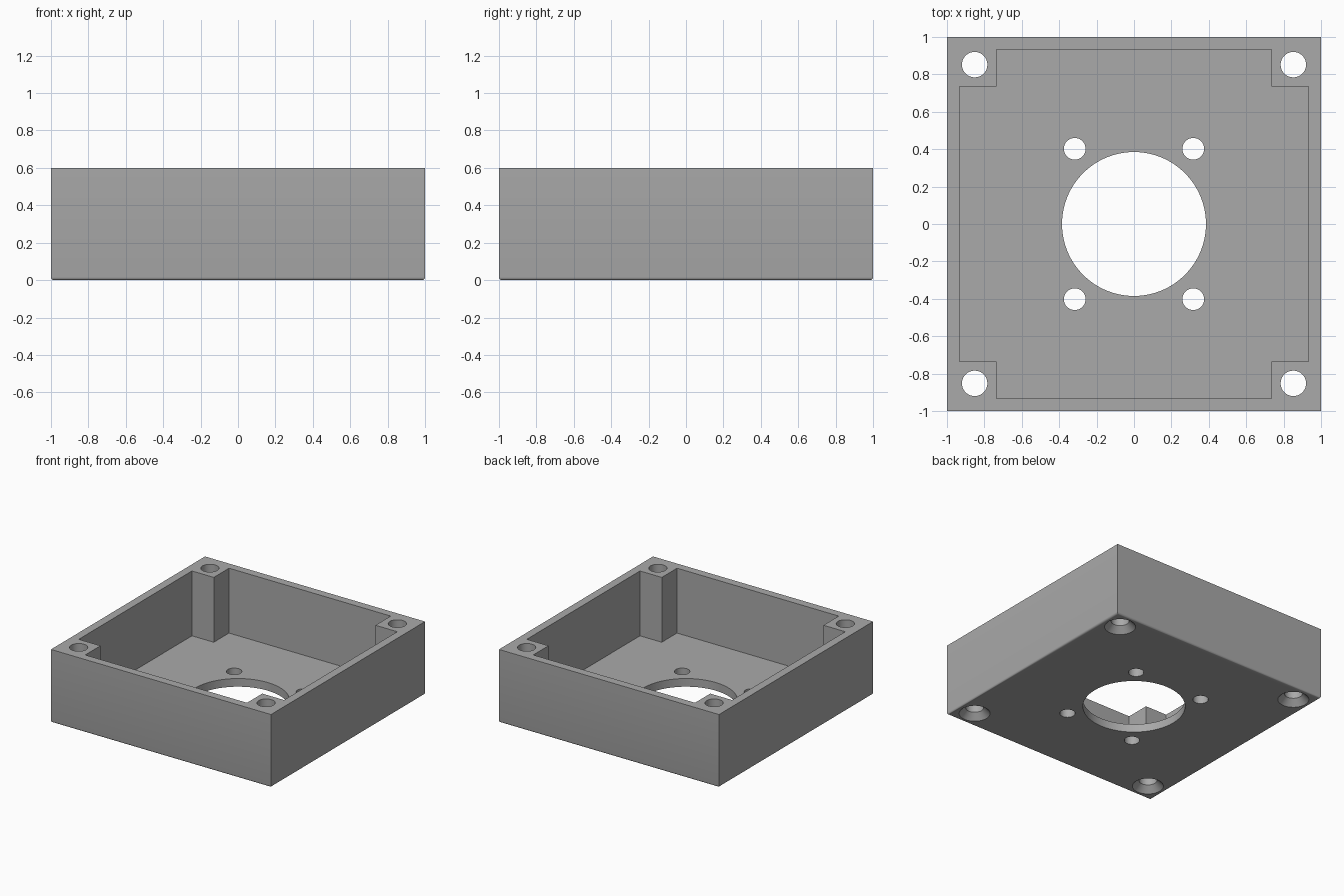
import bpy
import bmesh

default = bpy.data.objects.get("Cube")
if default:
    bpy.data.objects.remove(default, do_unlink=True)

HEIGHT, FLOOR = 0.6, 0.067
INNER, POST = 0.933, 0.735

grey = bpy.data.materials.new("plain grey")
grey.use_nodes = True
colour = (0.4, 0.4, 0.4, 1)
grey.diffuse_color = colour
grey.node_tree.nodes["Principled BSDF"].inputs["Base Color"].default_value = colour


def make_object(name, bm):
    bmesh.ops.recalc_face_normals(bm, faces=bm.faces)
    mesh = bpy.data.meshes.new(name)
    bm.to_mesh(mesh)
    bm.free()
    mesh.materials.append(grey)
    obj = bpy.data.objects.new(name, mesh)
    bpy.context.collection.objects.link(obj)
    return obj


def prism(name, outline, z0, z1):
    bm = bmesh.new()
    face = bm.faces.new([bm.verts.new((x, y, z0)) for x, y in outline])
    new = bmesh.ops.extrude_face_region(bm, geom=[face])["geom"]
    for v in new:
        if isinstance(v, bmesh.types.BMVert):
            v.co.z = z1
    return make_object(name, bm)


def round_cutter(name, x, y, profile):
    """Turned cutter; profile lists (radius, height) from bottom to top."""
    bm = bmesh.new()
    rings = []
    for radius, z in profile:
        ring = bmesh.ops.create_circle(bm, segments=64, radius=radius)["verts"]
        for v in ring:
            v.co.x, v.co.y, v.co.z = v.co.x + x, v.co.y + y, z
        rings.append(ring)
    for low, high in zip(rings, rings[1:]):
        for i in range(len(low)):
            j = (i + 1) % len(low)
            bm.faces.new((low[i], low[j], high[j], high[i]))
    bm.faces.new(rings[0])
    bm.faces.new(rings[-1])
    return make_object(name, bm)


# Solid block with a small rounding around its underside
box = prism("enclosure_box", [(-1, -1), (1, -1), (1, 1), (-1, 1)], 0, HEIGHT)
bm = bmesh.new()
bm.from_mesh(box.data)
under = [e for e in bm.edges if all(v.co.z < 0.01 for v in e.verts)]
bmesh.ops.bevel(bm, geom=under, offset=0.016, segments=4, profile=0.5, affect='EDGES')
bm.to_mesh(box.data)
bm.free()

# Cross-shaped cavity leaves a square post in each corner
a, b = INNER, POST
outline = [(a, -b), (a, b), (b, b), (b, a), (-b, a), (-b, b),
           (-a, b), (-a, -b), (-b, -b), (-b, -a), (b, -a), (b, -b)]
cutters = [prism("cavity_cutter", outline, FLOOR, HEIGHT + 0.1)]

# Central opening, its four bolt holes and the countersunk corner holes
cutters.append(round_cutter("opening_cutter", 0, 0, [(0.385, -0.1), (0.385, 0.2)]))
for sx in (-1, 1):
    for sy in (-1, 1):
        cutters.append(round_cutter("bolt_cutter", 0.317 * sx, 0.402 * sy,
                                    [(0.058, -0.1), (0.058, 0.2)]))
        cutters.append(round_cutter("corner_cutter", 0.852 * sx, 0.852 * sy,
                                    [(0.117, -0.1), (0.117, 0),
                                     (0.068, 0.05), (0.068, 0.7)]))

# Cut everything out of the block
bpy.ops.object.select_all(action='DESELECT')
bpy.context.view_layer.objects.active = box
box.select_set(True)
for cutter in cutters:
    cutter.hide_render = True
    mod = box.modifiers.new("cut", 'BOOLEAN')
    mod.object = cutter
    mod.operation = 'DIFFERENCE'
    mod.solver = 'EXACT'
    bpy.ops.object.modifier_apply(modifier=mod.name)
    bpy.data.objects.remove(cutter, do_unlink=True)

bpy.ops.object.shade_smooth_by_angle(angle=0.52)
